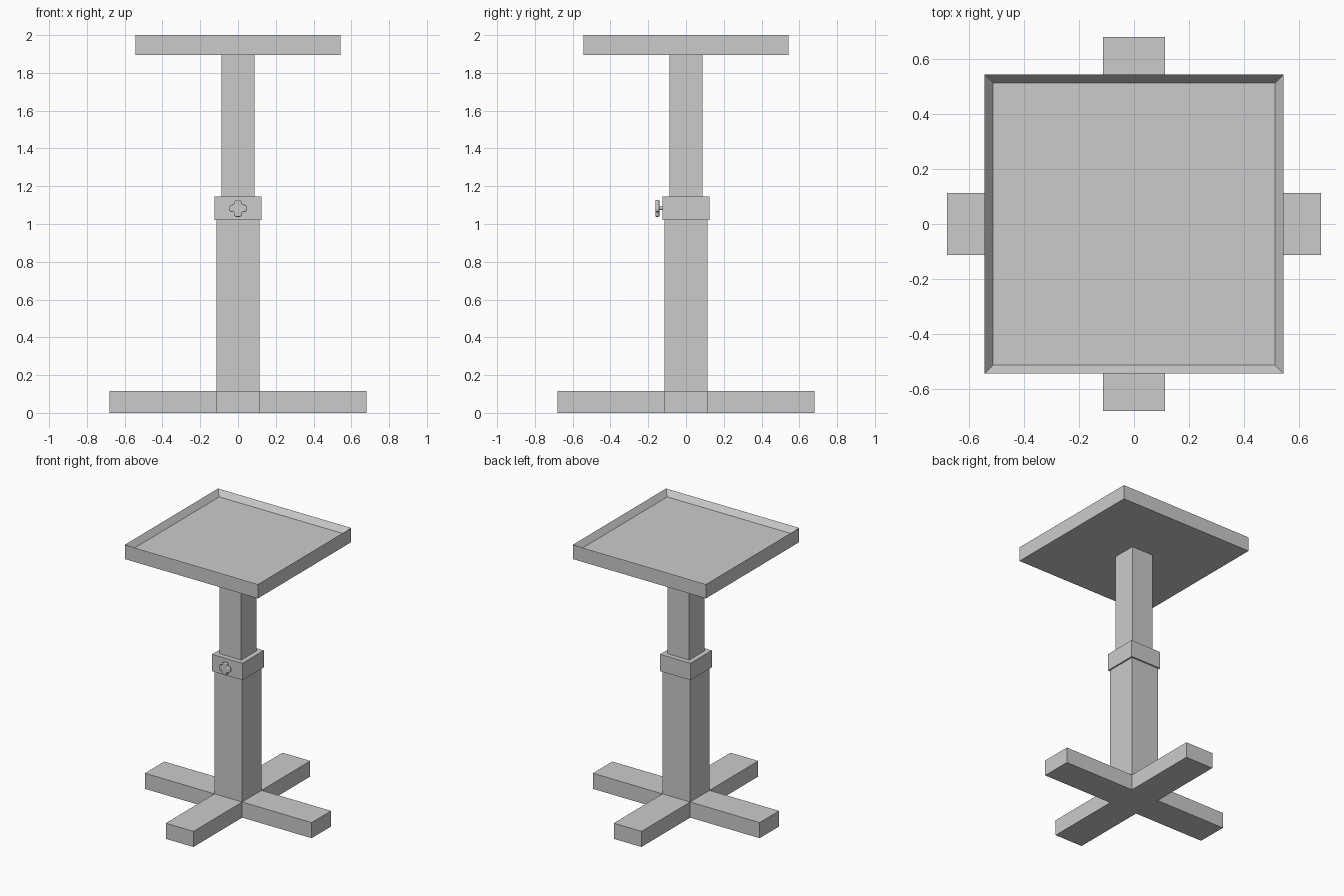
import bpy, bmesh
from mathutils import Matrix, Vector

if "Cube" in bpy.data.objects:
    bpy.data.objects.remove(bpy.data.objects["Cube"])


def finish(name, bm):
    bmesh.ops.recalc_face_normals(bm, faces=bm.faces)
    mesh = bpy.data.meshes.new(name)
    bm.to_mesh(mesh)
    bm.free()
    obj = bpy.data.objects.new(name, mesh)
    bpy.context.collection.objects.link(obj)
    return obj


def box_bm(half, z0, z1):
    bm = bmesh.new()
    bmesh.ops.create_cube(bm, size=1)
    bmesh.ops.transform(bm, verts=bm.verts, matrix=Matrix.Translation((0, 0, (z0 + z1) / 2))
                        @ Matrix.Diagonal((2 * half, 2 * half, z1 - z0, 1)))
    return bm


def cross_bm(length, half, z0, z1):
    """Plus-shaped prism: one arm's corners turned four times."""
    bm = bmesh.new()
    verts = []
    for i in range(4):
        rot = Matrix.Rotation(i * 1.5707963268, 3, 'Z')
        for p in ((length, -half), (length, half), (half, half)):
            verts.append(bm.verts.new(rot @ Vector((*p, z0))))
    face = bm.faces.new(verts)
    ext = bmesh.ops.extrude_face_region(bm, geom=[face], use_keep_orig=True)
    top = [v for v in ext['geom'] if isinstance(v, bmesh.types.BMVert)]
    bmesh.ops.translate(bm, verts=top, vec=(0, 0, z1 - z0))
    return bm


# Foot and telescoping column
finish("cross_base", cross_bm(0.68, 0.113, 0, 0.115))
finish("lower_post", box_bm(0.113, 0.115, 1.02))
finish("collar", box_bm(0.124, 1.02, 1.145))
finish("upper_post", box_bm(0.088, 1.145, 1.895))

# Tray top with a recessed floor
bm = box_bm(0.543, 1.895, 2.0)
bm.faces.ensure_lookup_table()
top = max(bm.faces, key=lambda f: f.calc_center_median().z)
bmesh.ops.inset_region(bm, faces=[top], thickness=0.043)
bmesh.ops.translate(bm, verts=top.verts, vec=(0, 0, -0.042))
finish("tray_top", bm)

# Clamp knob head, rounded plus facing the front
KNOB = Matrix.Translation((0, 0, 1.083)) @ Matrix.Rotation(1.5707963268, 4, 'X')
bm = cross_bm(0.045, 0.019, 0.141, 0.162)
sides = [e for e in bm.edges if abs(e.verts[0].co.z - e.verts[1].co.z) > 0.01]
bmesh.ops.bevel(bm, geom=sides, offset=0.011, segments=4, profile=0.5, affect='EDGES')
bmesh.ops.transform(bm, verts=bm.verts, matrix=KNOB)
head = finish("knob_head", bm)
bev = head.modifiers.new("soft_rim", 'BEVEL')
bev.width = 0.005
bev.segments = 3
bev.limit_method = 'ANGLE'
bev.angle_limit = 1.0

# Knob stem
bm = bmesh.new()
bmesh.ops.create_cone(bm, cap_ends=True, segments=16, radius1=0.01, radius2=0.01, depth=0.03)
bmesh.ops.transform(bm, verts=bm.verts, matrix=KNOB @ Matrix.Translation((0, 0, 0.133)))
stem = finish("knob_stem", bm)

for obj in (head, stem):
    bpy.ops.object.select_all(action='DESELECT')
    obj.select_set(True)
    bpy.context.view_layer.objects.active = obj
    bpy.ops.object.shade_smooth_by_angle()
